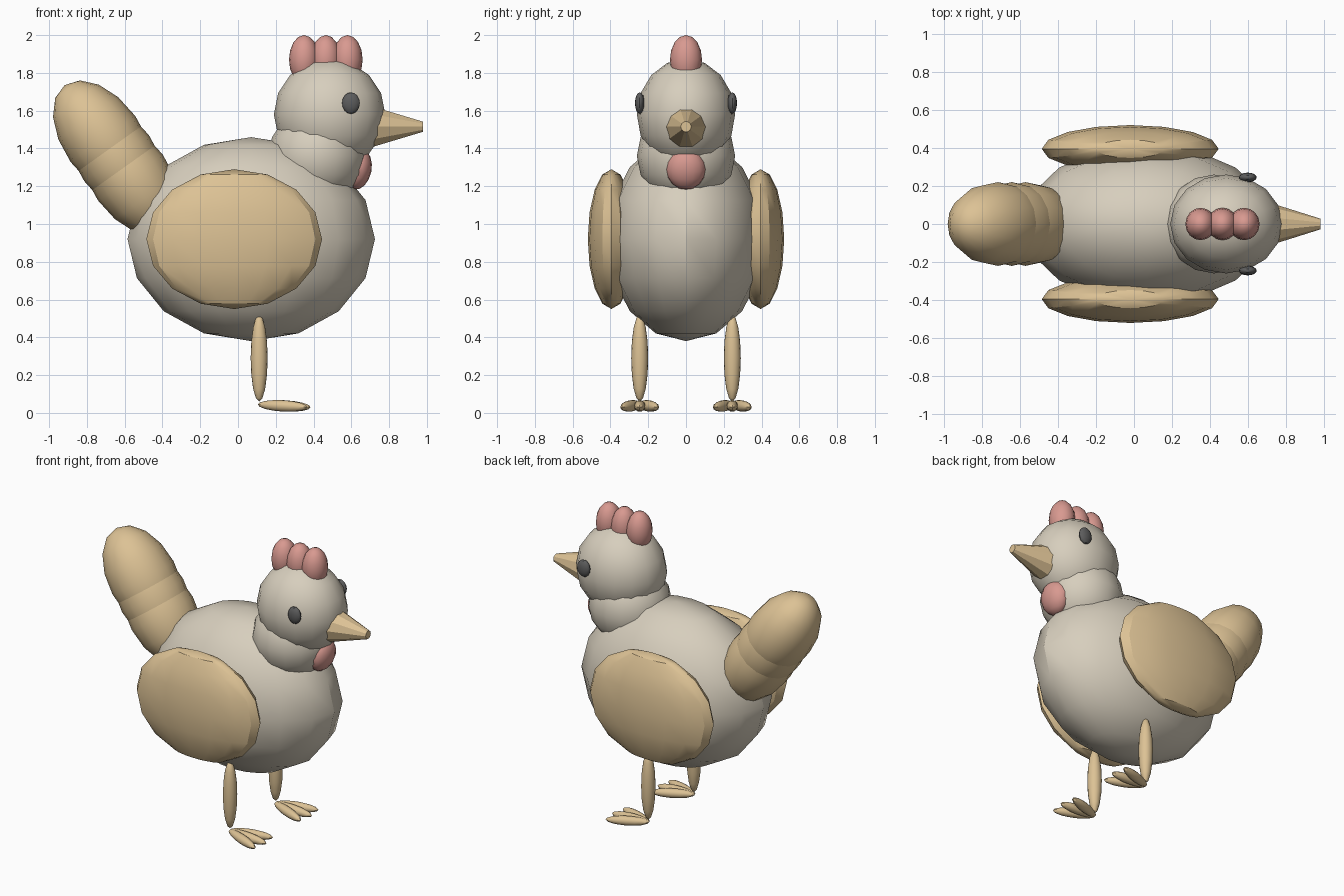
import bpy
import bmesh
from math import radians
from mathutils import Matrix, Vector, Euler

cube = bpy.data.objects.get("Cube")
if cube:
    bpy.data.objects.remove(cube, do_unlink=True)


def make_material(name, rgb):
    mat = bpy.data.materials.new(name)
    mat.use_nodes = True
    color = (*rgb, 1)
    mat.diffuse_color = color
    mat.node_tree.nodes["Principled BSDF"].inputs["Base Color"].default_value = color
    return mat


feather = make_material("pale_feather", (0.68, 0.62, 0.51))
tan = make_material("warm_tan", (0.72, 0.54, 0.30))
pink = make_material("dusty_pink", (0.69, 0.32, 0.28))
dark = make_material("dark_grey", (0.11, 0.11, 0.11))


def finish(name, bm, mat):
    """Turn a bmesh into an object, smooth except at sharp edges."""
    mesh = bpy.data.meshes.new(name)
    bm.to_mesh(mesh)
    bm.free()
    mesh.materials.append(mat)
    obj = bpy.data.objects.new(name, mesh)
    bpy.context.collection.objects.link(obj)
    bpy.ops.object.select_all(action="DESELECT")
    obj.select_set(True)
    bpy.context.view_layer.objects.active = obj
    bpy.ops.object.shade_smooth_by_angle(angle=radians(30))
    return obj


def ellipsoid(name, center, radii, mat, tilt=0, turn=0):
    """Low-poly ball, scaled, tilted about y, then turned about z."""
    bm = bmesh.new()
    bmesh.ops.create_uvsphere(bm, u_segments=16, v_segments=8, radius=1)
    rot = Euler((0, radians(tilt), radians(turn))).to_matrix().to_4x4()
    bm.transform(Matrix.Translation(center) @ rot @ Matrix.Diagonal((*radii, 1)))
    return finish(name, bm, mat)


# Body, neck and head
ellipsoid("body", (0.07, 0, 0.92), (0.655, 0.42, 0.54), feather)
ellipsoid("neck", (0.42, 0, 1.36), (0.26, 0.26, 0.26), feather)
ellipsoid("head", (0.485, 0, 1.58), (0.295, 0.26, 0.295), feather)

# Comb and wattle
for i in range(3):
    ellipsoid(f"comb_lobe_{i + 1}", (0.35 + 0.115 * i, 0, 1.87),
              (0.08, 0.085, 0.13), pink)
ellipsoid("wattle", (0.635, 0, 1.29), (0.072, 0.105, 0.11), pink, tilt=12)

# Beak: blunt faceted cone pointing along +x
bm = bmesh.new()
bmesh.ops.create_cone(bm, cap_ends=True, segments=10,
                      radius1=0.11, radius2=0.028, depth=0.26)
bm.transform(Matrix.Translation((0.85, 0, 1.515))
             @ Matrix.Rotation(radians(90), 4, "Y"))
finish("beak", bm, tan)

# Tail: three overlapping plumes along one slanted axis
step = Vector((0.58, 0, -0.815)) * 0.125
for i in range(3):
    ellipsoid(f"tail_plume_{i + 1}", Vector((-0.715, 0, 1.45)) + step * i,
              (0.21, 0.22, 0.35), tan, tilt=-35.4)

# Paired parts on both flanks
for side, s in (("front", -1), ("back", 1)):
    ellipsoid(f"{side}_wing", (-0.02, 0.395 * s, 0.92), (0.465, 0.125, 0.37), tan)
    ellipsoid(f"{side}_eye", (0.598, 0.245 * s, 1.64), (0.047, 0.025, 0.057), dark)
    ellipsoid(f"{side}_leg", (0.112, 0.245 * s, 0.29), (0.045, 0.045, 0.23), tan)
    # Three toes fanning out from the ankle
    for i, turn in enumerate((-20, 0, 20)):
        reach = Matrix.Rotation(radians(turn), 3, "Z") @ Vector((0.14, 0, 0))
        ellipsoid(f"{side}_toe_{i + 1}",
                  Vector((0.105, 0.245 * s, 0.037)) + reach,
                  (0.14, 0.03, 0.03), tan, tilt=3, turn=turn)
